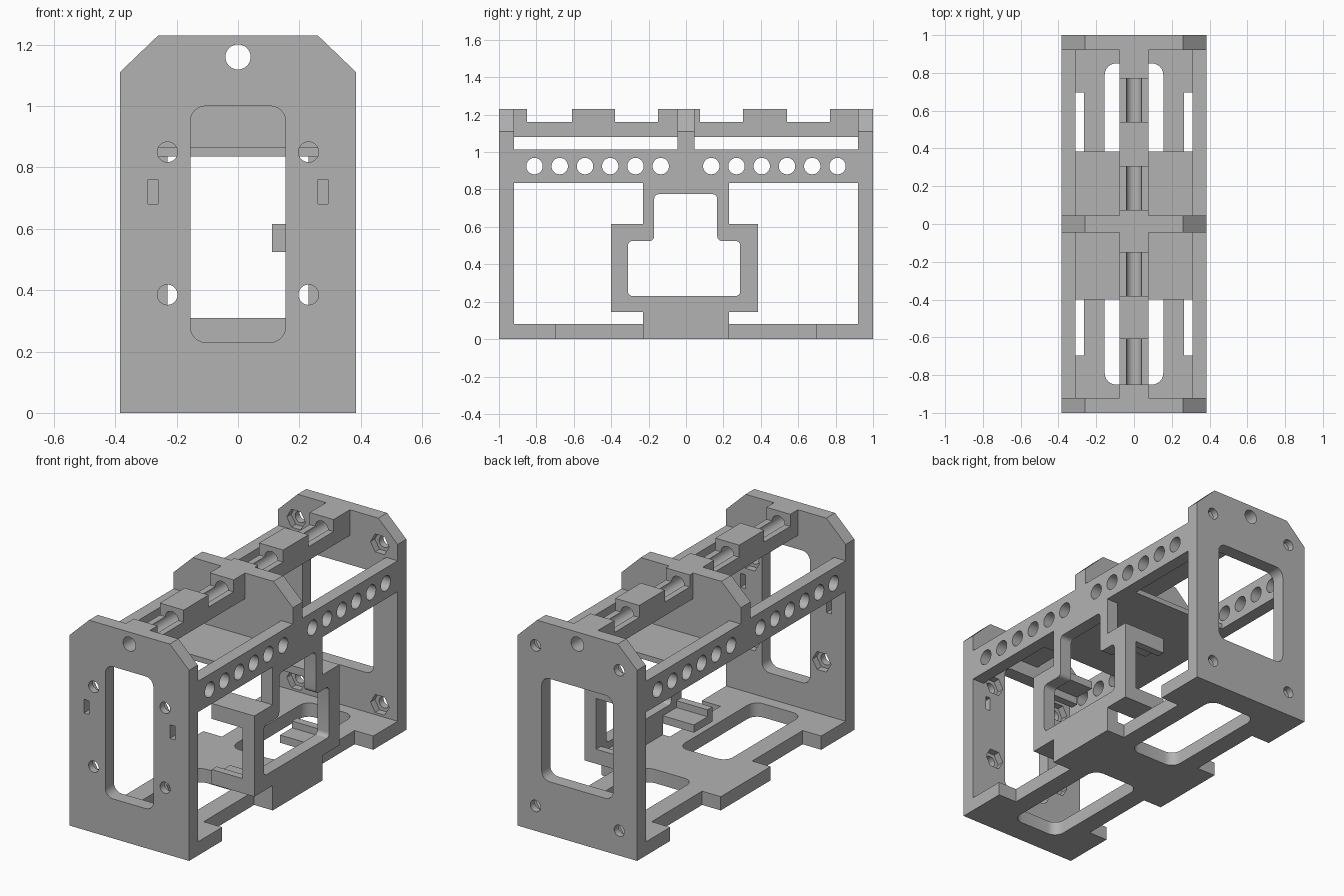
import bpy, bmesh, math
from mathutils import Vector

cube = bpy.data.objects.get("Cube")
if cube:
    bpy.data.objects.remove(cube, do_unlink=True)

grey = bpy.data.materials.new("plain grey")
grey.use_nodes = True
COLOUR = (0.45, 0.45, 0.45, 1)
grey.diffuse_color = COLOUR
grey.node_tree.nodes["Principled BSDF"].inputs["Base Color"].default_value = COLOUR

HALF, WALL, TOP = 0.385, 0.08, 1.23
INNER = 0.31          # inner face of the side walls
BORE_Z, BORE_R = 1.16, 0.041


def prism(name, pts, axis, lo, hi):
    """Extrude a 2D outline along an axis."""
    place = {"x": lambda u, v, h: (h, u, v),
             "y": lambda u, v, h: (u, h, v),
             "z": lambda u, v, h: (u, v, h)}[axis]
    bm = bmesh.new()
    a = [bm.verts.new(place(u, v, lo)) for u, v in pts]
    b = [bm.verts.new(place(u, v, hi)) for u, v in pts]
    bm.faces.new(a)
    bm.faces.new(b)
    n = len(pts)
    for i in range(n):
        j = (i + 1) % n
        bm.faces.new((a[i], a[j], b[j], b[i]))
    bmesh.ops.recalc_face_normals(bm, faces=bm.faces)
    mesh = bpy.data.meshes.new(name)
    bm.to_mesh(mesh)
    bm.free()
    mesh.materials.append(grey)
    obj = bpy.data.objects.new(name, mesh)
    bpy.context.collection.objects.link(obj)
    return obj


def rect(u0, u1, v0, v1):
    return [(u0, v0), (u1, v0), (u1, v1), (u0, v1)]


def box(name, x0, x1, y0, y1, z0, z1):
    return prism(name, rect(x0, x1, y0, y1), "z", z0, z1)


def circle(u, v, r, n=32):
    return [(u + r * math.cos(math.tau * i / n), v + r * math.sin(math.tau * i / n))
            for i in range(n)]


def rounded(pts, r, steps=6):
    """Round every corner of an outline."""
    out = []
    for i, p in enumerate(pts):
        p = Vector(p)
        a = p + (Vector(pts[i - 1]) - p).normalized() * r
        b = p + (Vector(pts[(i + 1) % len(pts)]) - p).normalized() * r
        centre = a + b - p
        for k in range(steps + 1):
            t = k / steps * math.pi / 2
            out.append(tuple(centre + (a - centre) * math.cos(t) + (b - centre) * math.sin(t)))
    return out


def cut(obj, cutters):
    """Subtract the cutters, then discard them."""
    for c in cutters:
        c.hide_render = True
        mod = obj.modifiers.new("cut", "BOOLEAN")
        mod.operation, mod.solver, mod.object = "DIFFERENCE", "EXACT", c
    dg = bpy.context.evaluated_depsgraph_get()
    mesh = bpy.data.meshes.new_from_object(obj.evaluated_get(dg))
    obj.modifiers.clear()
    obj.data = mesh
    for c in cutters:
        bpy.data.objects.remove(c, do_unlink=True)
    return obj


def bore():
    return prism("bore_cutter", circle(0, BORE_Z, BORE_R), "y", -1.1, 1.1)


plate_outline = [(-HALF, 0), (HALF, 0), (HALF, 1.11), (0.26, TOP), (-0.26, TOP), (-HALF, 1.11)]


def end_plate(name, side, window, bolts, slots):
    """Chamfered end plate with window, bolt holes and inner hex pockets."""
    y0, y1 = sorted((side, side * (1 - WALL)))
    plate = prism(name, plate_outline, "y", y0, y1)
    through = (y0 - 0.05, y1 + 0.05)
    pocket = sorted((side * 0.96, side * 0.87))
    cutters = [bore(), prism("window_cutter", rounded(window, 0.05), "y", *through)]
    for s in (-1, 1):
        for bx, bz in bolts:
            cutters.append(prism("bolt_cutter", circle(s * bx, bz, 0.033), "y", *through))
            cutters.append(prism("hex_cutter", circle(s * bx, bz, 0.06, 6), "y", *pocket))
        if slots:
            cutters.append(box("slot_cutter", s * 0.277 - 0.016, s * 0.277 + 0.016,
                               *through, 0.68, 0.76))
    return cut(plate, cutters)


# End plates
end_plate("front_plate", -1, rect(-0.155, 0.155, 0.23, 1.0), [(0.23, 0.85), (0.23, 0.385)], True)
end_plate("back_plate", 1, rect(-0.23, 0.23, 0.31, 0.91), [(0.27, 1.08), (0.27, 0.145)], False)

# Middle bulkhead above the shelf
END = 1 - WALL
middle = [(u, max(v, 0.835)) for u, v in plate_outline]
cut(prism("middle_plate", middle, "y", -0.045, 0.045), [bore()])

# Shelf between the rails
box("shelf", -INNER, INNER, -0.4, 0.385, 0.835, 0.865)

# Side rails with a row of holes
for s, label in ((1, "left"), (-1, "right")):
    x0, x1 = sorted((s * INNER, s * HALF))
    rail = box(label + "_rail", x0, x1, -END, END, 0.835, 1.015)
    cut(rail, [prism("rail_hole_cutter", circle(d * 0.135 * i, 0.925, 0.044), "x", x0 - 0.05, x1 + 0.05)
               for d in (-1, 1) for i in range(1, 7)])

# Base with side notches and two windows
base = box("base", -HALF, HALF, -END, END, 0, 0.08)
notches = []
for d in (-1, 1):
    for s in (-1, 1):
        x0, x1 = sorted((s * 0.265, s * 0.5))
        y0, y1 = sorted((d * 0.23, d * 0.695))
        notches.append(box("notch_cutter", x0, x1, y0, y1, -0.1, 0.2))
    y0, y1 = sorted((d * 0.15, d * 0.85))
    notches.append(prism("base_window_cutter", rounded(rect(-0.155, 0.155, y0, y1), 0.06),
                         "z", -0.1, 0.2))
cut(base, notches)

# Top spine: raised blocks with an open groove between them
spine = box("top_spine", -0.077, 0.077, -END, END, 1.08, TOP)
gaps = [(-0.85, -0.61), (-0.38, -0.15), (0.075, 0.305), (0.54, 0.77)]
cut(spine, [box("gap_cutter", -0.2, 0.2, a, b, BORE_Z, 1.4) for a, b in gaps] + [bore()])

# Bracket frame on the left wall
outline = [(-0.23, 0.08), (0.23, 0.08), (0.23, 0.145), (0.385, 0.145), (0.385, 0.615),
           (0.23, 0.615), (0.23, 0.835), (-0.23, 0.835), (-0.23, 0.615),
           (-0.4, 0.615), (-0.4, 0.145), (-0.23, 0.145)]
opening = [(-0.31, 0.23), (0.29, 0.23), (0.29, 0.525), (0.167, 0.525),
           (0.167, 0.775), (-0.17, 0.775), (-0.17, 0.525), (-0.31, 0.525)]
cut(prism("bracket", outline, "x", INNER, HALF),
    [prism("opening_cutter", rounded(opening, 0.025), "x", 0.2, 0.5)])

# Cradle ledges reaching inwards from the bracket, each with an end lip
for d, end, label in ((-1, 0.4, "front"), (1, 0.385, "back")):
    for level, z0, z1, lip0, lip1 in (("lower", 0.145, 0.19, 0.19, 0.23),
                                      ("upper", 0.57, 0.615, 0.525, 0.57)):
        y0, y1 = sorted((d * 0.23, d * end))
        box(f"{label}_{level}_ledge", 0.11, INNER, y0, y1, z0, z1)
        y0, y1 = sorted((d * (end - 0.045), d * end))
        box(f"{label}_{level}_lip", 0.11, INNER, y0, y1, lip0, lip1)

# Smooth the round holes, keep the edges sharp
bpy.ops.object.select_all(action="DESELECT")
for obj in bpy.context.collection.objects:
    if obj.type == "MESH" and grey.name in obj.data.materials:
        obj.select_set(True)
        bpy.context.view_layer.objects.active = obj
bpy.ops.object.shade_smooth_by_angle(angle=math.radians(30))
